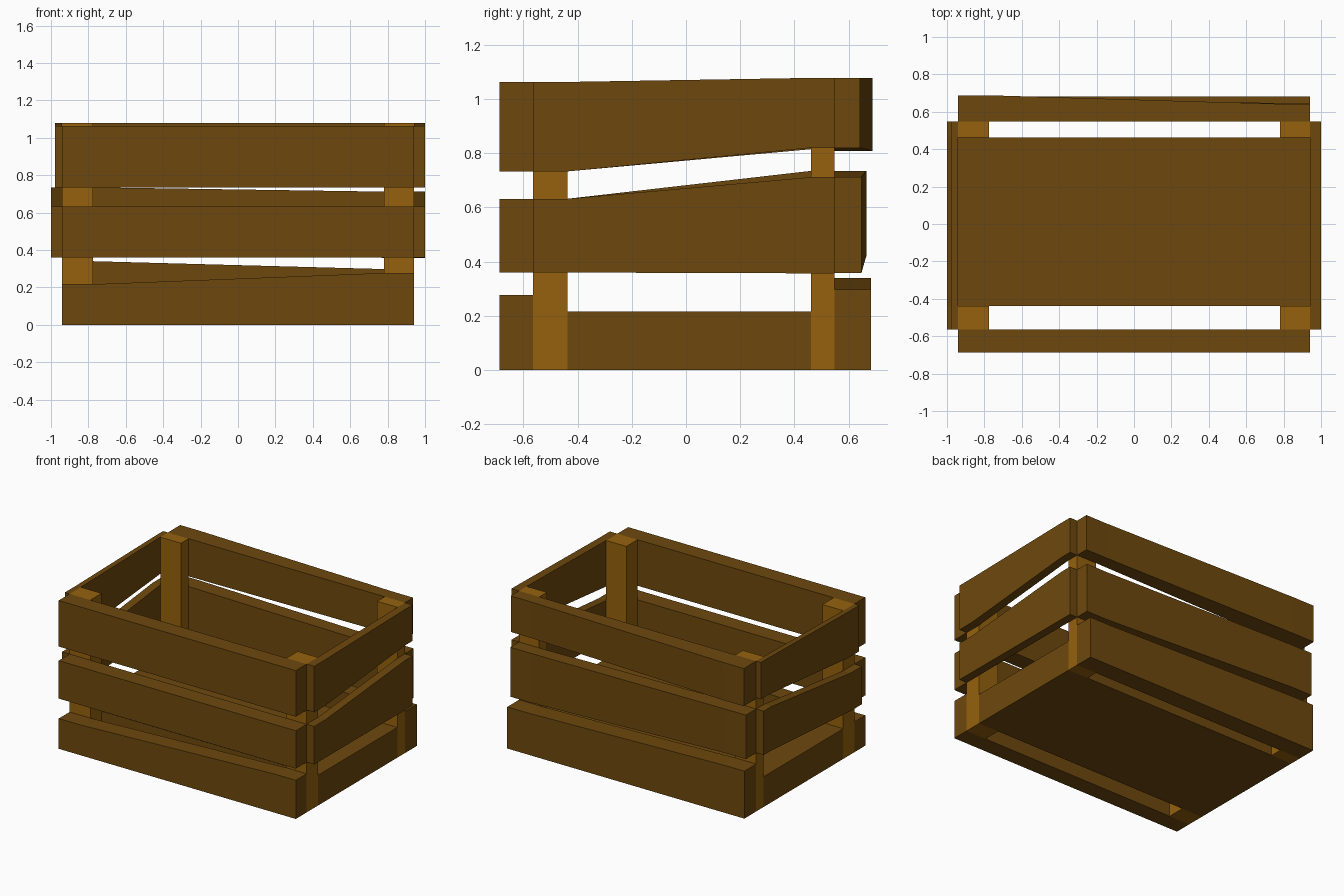
import bpy, bmesh

if "Cube" in bpy.data.objects:
    bpy.data.objects.remove(bpy.data.objects["Cube"])


def material(name, rgb):
    m = bpy.data.materials.new(name)
    m.diffuse_color = (*rgb, 1)
    m.use_nodes = True
    m.node_tree.nodes["Principled BSDF"].inputs["Base Color"].default_value = m.diffuse_color
    return m


SLAT = material("dark wood", (0.153, 0.064, 0.004))
POST = material("light wood", (0.30, 0.12, 0.004))

# post edges along each axis
X0, X1, X2, X3 = -0.94, -0.775, 0.78, 0.94
Y0, Y1, Y2, Y3 = -0.565, -0.438, 0.462, 0.548


def loft(name, rings, mat):
    """Closed beam through a row of four-cornered cross-sections."""
    bm = bmesh.new()
    rows = [[bm.verts.new(p) for p in ring] for ring in rings]
    for a, b in zip(rows, rows[1:]):
        for i in range(4):
            j = (i + 1) % 4
            bm.faces.new((a[i], a[j], b[j], b[i]))
    bm.faces.new(rows[0])
    bm.faces.new(rows[-1])
    bmesh.ops.recalc_face_normals(bm, faces=bm.faces)
    me = bpy.data.meshes.new(name)
    bm.to_mesh(me)
    bm.free()
    me.materials.append(mat)
    ob = bpy.data.objects.new(name, me)
    bpy.context.collection.objects.link(ob)
    return ob


def box(name, x, y, z, mat):
    ring = lambda px: [(px, y[0], z[0]), (px, y[1], z[0]), (px, y[1], z[1]), (px, y[0], z[1])]
    return loft(name, [ring(x[0]), ring(x[1])], mat)


def long_slat(name, inner, left, right):
    """Slat along x; each end is (outer y, bottom z, top z), level across the posts."""
    rings = []
    for x, (o, b, t) in ((X0, left), (X1, left), (X2, right), (X3, right)):
        rings.append([(x, inner, b), (x, o, b), (x, o, t), (x, inner, t)])
    loft(name, rings, SLAT)


def side_slat(name, inner, outer, front, back):
    """Slat along y; each end is (bottom z, top z), level across the posts."""
    rings = []
    for y, (b, t) in ((Y0, front), (Y1, front), (Y2, back), (Y3, back)):
        rings.append([(inner, y, b), (outer, y, b), (outer, y, t), (inner, y, t)])
    loft(name, rings, SLAT)


# corner posts
for side, xs in (("left", (X0, X1)), ("right", (X2, X3))):
    box(f"front_{side}_post", xs, (Y0, Y1), (0, 1.063), POST)
    box(f"back_{side}_post", xs, (Y2, Y3), (0, 1.078), POST)

# thick base between the posts
box("base", (X0, X3), (Y1, Y2), (0, 0.217), SLAT)

# front slats
F = -0.688
long_slat("front_bottom_slat", Y0, (F, 0, 0.217), (F, 0, 0.277))
long_slat("front_middle_slat", Y0, (F, 0.36, 0.632), (F, 0.36, 0.632))
long_slat("front_top_slat", Y0, (F, 0.733, 1.063), (F, 0.733, 1.063))

# back slats
long_slat("back_bottom_slat", Y3, (0.682, 0, 0.34), (0.682, 0, 0.298))
long_slat("back_middle_slat", Y3, (0.665, 0.42, 0.735), (0.647, 0.358, 0.712))
long_slat("back_top_slat", Y3, (0.688, 0.808, 1.078), (0.642, 0.82, 1.078))

# side slats
side_slat("right_middle_slat", X3, 1.0, (0.36, 0.632), (0.357, 0.712))
side_slat("right_top_slat", X3, 1.0, (0.733, 1.063), (0.82, 1.078))
side_slat("left_middle_slat", X0, -1.0, (0.36, 0.632), (0.42, 0.735))
side_slat("left_top_slat", X0, -0.978, (0.733, 1.063), (0.815, 1.078))
